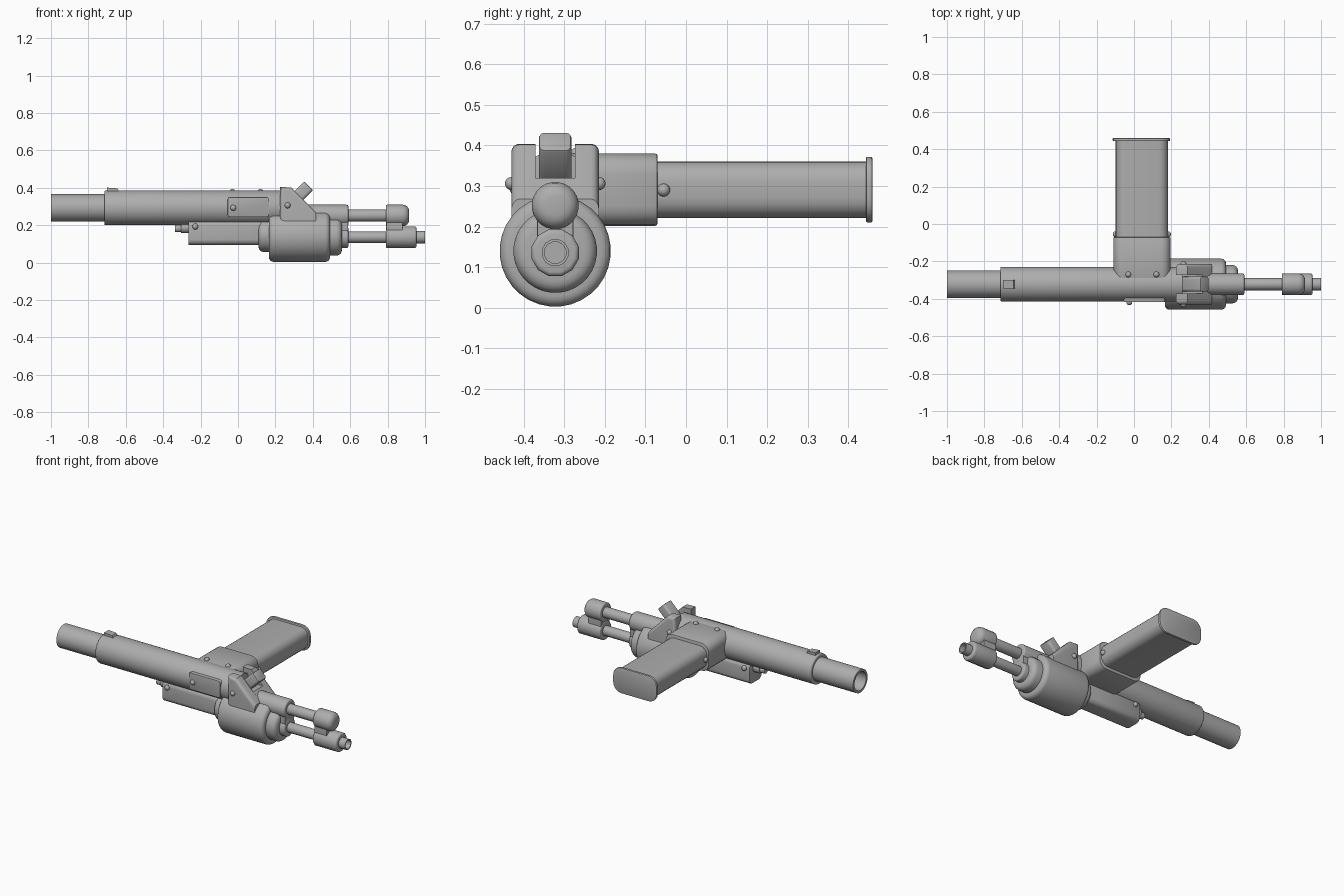
import bpy, bmesh, math
from mathutils import Vector, Matrix

if "Cube" in bpy.data.objects:
    bpy.data.objects.remove(bpy.data.objects["Cube"])

grey = bpy.data.materials.new("gunmetal grey")
grey.use_nodes = True
COLOUR = (0.42, 0.42, 0.42, 1)
grey.diffuse_color = COLOUR
grey.node_tree.nodes["Principled BSDF"].inputs["Base Color"].default_value = COLOUR

AXIS_Y = -0.322


def finish(name, bm, angle=35):
    bmesh.ops.recalc_face_normals(bm, faces=bm.faces)
    mesh = bpy.data.meshes.new(name)
    bm.to_mesh(mesh)
    bm.free()
    mesh.materials.append(grey)
    ob = bpy.data.objects.new(name, mesh)
    bpy.context.collection.objects.link(ob)
    bpy.ops.object.select_all(action="DESELECT")
    ob.select_set(True)
    bpy.context.view_layer.objects.active = ob
    bpy.ops.object.shade_smooth_by_angle(angle=math.radians(angle))
    return ob


def lathe(name, z, profile, sides=32, angle=35):
    """Revolve (x, radius) points about a line along x."""
    bm = bmesh.new()
    rings = []
    for x, r in profile:
        ring = []
        for i in range(sides):
            a = 2 * math.pi * (i + 0.5) / sides
            ring.append(bm.verts.new((x, AXIS_Y + r * math.cos(a), z + r * math.sin(a))))
        rings.append(ring)
    for a, b in zip(rings, rings[1:]):
        for i in range(sides):
            j = (i + 1) % sides
            bm.faces.new((a[i], a[j], b[j], b[i]))
    bm.faces.new(rings[0])
    bm.faces.new(rings[-1])
    return finish(name, bm, angle)


def drum(name, z, x0, x1, r, round0=0.008, round1=0.008, sides=32):
    """Cylinder along x with rounded rims."""
    pts = []
    for k in range(5):
        a = math.pi / 2 * k / 4
        pts.append((x0 + round0 * (1 - math.sin(a)), r - round0 * (1 - math.cos(a))))
    pts.reverse()
    pts = [(x0 + round0 * (1 - math.cos(k * math.pi / 8)),
            r - round0 * (1 - math.sin(k * math.pi / 8))) for k in range(5)]
    pts += [(x1 - round1 * (1 - math.sin(k * math.pi / 8)),
             r - round1 * (1 - math.cos(k * math.pi / 8))) for k in range(5)]
    return lathe(name, z, pts, sides)


def block(name, lo, hi, axis, corner, rim=0.0, turn=0.0):
    """Box whose edges along one axis are rounded, with optional soft rims."""
    lo, hi = Vector(lo), Vector(hi)
    bm = bmesh.new()
    bmesh.ops.create_cube(bm, size=1)
    for v in bm.verts:
        v.co = Vector([c * s for c, s in zip(v.co, hi - lo)])
    edges = [e for e in bm.edges if abs((e.verts[0].co - e.verts[1].co)[axis]) > 1e-4]
    bmesh.ops.bevel(bm, geom=edges, offset=corner, segments=5, profile=0.5, affect="EDGES")
    if rim:
        ends = [e for e in bm.edges if abs((e.verts[0].co - e.verts[1].co)[axis]) < 1e-5]
        bmesh.ops.bevel(bm, geom=ends, offset=rim, segments=2, profile=0.5, affect="EDGES")
    bmesh.ops.rotate(bm, verts=bm.verts, matrix=Matrix.Rotation(turn, 3, "Y"))
    bmesh.ops.translate(bm, verts=bm.verts, vec=(lo + hi) / 2)
    return finish(name, bm)


def prism(name, outline, y0, y1, round_y=None, radius=0.02):
    """Extrude an (x, z) outline from y0 to y1, rounding the upper rim at round_y."""
    bm = bmesh.new()
    face = bm.faces.new([bm.verts.new((x, y0, z)) for x, z in outline])
    out = bmesh.ops.extrude_face_region(bm, geom=[face])["geom"]
    bmesh.ops.translate(bm, verts=[g for g in out if isinstance(g, bmesh.types.BMVert)],
                        vec=(0, y1 - y0, 0))
    if round_y is not None:
        rim = [e for e in bm.edges
               if all(abs(v.co.y - round_y) < 1e-4 for v in e.verts)
               and max(v.co.z for v in e.verts) > 0.35]
        bmesh.ops.bevel(bm, geom=rim, offset=radius, segments=4, profile=0.5, affect="EDGES")
    return finish(name, bm)


def rivet(name, x, y, z, r=0.016):
    bm = bmesh.new()
    bmesh.ops.create_uvsphere(bm, u_segments=14, v_segments=8, radius=r,
                              matrix=Matrix.Translation((x, y, z)))
    finish(name, bm, 60)


# Main tube and hollow rear tube
TUBE_Z = 0.293
drum("receiver_tube", TUBE_Z, -0.715, 0.26, 0.093, 0.007, 0.003, 40)
lathe("rear_tube", TUBE_Z, [(-0.8, 0.058), (-1, 0.058), (-1, 0.073), (-0.7, 0.073)], 36)
prism("sight_ramp", [(-0.7, 0.37), (-0.7, 0.401), (-0.645, 0.397), (-0.63, 0.37)],
      AXIS_Y - 0.022, AXIS_Y + 0.022)

# Side well, long box and end plate
block("side_well", (-0.11, -0.33, 0.202), (0.195, -0.07, 0.38), 1, 0.05, 0.006)
block("side_box", (-0.098, -0.1, 0.221), (0.182, 0.45, 0.36), 1, 0.05)
block("end_plate", (-0.114, 0.443, 0.21), (0.192, 0.459, 0.372), 1, 0.058, 0.004)
for side, x in (("right", -0.098), ("left", 0.182)):
    rivet("box_stud_" + side, x, -0.055, 0.29)
for i, x in enumerate((-0.03, 0.12)):
    rivet("top_rivet_%d" % i, x, -0.27, 0.378)

# Flat cover on the front side
block("side_cover", (-0.055, -0.418, 0.243), (0.167, -0.36, 0.35), 1, 0.014, 0.003)
rivet("cover_rivet", -0.025, -0.418, 0.293)

# Lower body under the tube
block("lower_body", (-0.265, AXIS_Y - 0.062, 0.094), (0.2, AXIS_Y + 0.062, 0.225), 0, 0.03, 0.005)
for y in (-1, 1):
    rivet("lower_rivet", -0.228, AXIS_Y + y * 0.062, 0.193)
drum("rear_collar", 0.187, -0.305, -0.25, 0.03, 0.005, 0.002, 16)
drum("rear_pin", 0.183, -0.338, -0.29, 0.02, 0.004, 0.002, 16)

# Large drum with its stepped shoulders
drum("drum_rear_step", 0.147, 0.11, 0.2, 0.09, 0.025, 0.002)
drum("main_drum", 0.14, 0.165, 0.492, 0.137, 0.026, 0.026)
drum("drum_front_step", 0.14, 0.45, 0.556, 0.103, 0.002, 0.03)

# Sloped bracket with a slot, and the tilted catch inside it
slope = [(0.225, 0.22), (0.225, 0.404), (0.285, 0.402), (0.418, 0.268), (0.418, 0.22)]
floor = [(0.225, 0.22), (0.225, 0.32), (0.367, 0.32), (0.418, 0.268), (0.418, 0.22)]
half, slot = 0.108, 0.049
for s, name in ((-1, "front"), (1, "rear")):
    prism("bracket_arm_" + name, slope, AXIS_Y + s * slot, AXIS_Y + s * half, AXIS_Y + s * half)
    rivet("bracket_rivet_" + name, 0.265, AXIS_Y + s * half, 0.306)
prism("bracket_floor", floor, AXIS_Y - slot, AXIS_Y + slot)
block("tilted_catch", (0.25, AXIS_Y - 0.04, 0.325), (0.4, AXIS_Y + 0.04, 0.39), 0, 0.015, 0.006,
      math.radians(-45))

# Twin rods, their rear yoke and front yoke
UPPER, LOWER = 0.252, 0.136
drum("upper_housing", UPPER, 0.26, 0.59, 0.058, 0.004, 0.01, 24)
drum("lower_collar", LOWER, 0.5, 0.59, 0.058, 0.004, 0.01, 24)
block("rear_yoke", (0.5, AXIS_Y - 0.045, LOWER), (0.588, AXIS_Y + 0.045, UPPER), 0, 0.004)
drum("upper_rod", UPPER, 0.57, 0.81, 0.033, 0.001, 0.001, 20)
drum("lower_rod", LOWER, 0.57, 0.81, 0.031, 0.001, 0.001, 20)
drum("upper_knob", UPPER, 0.79, 0.915, 0.058, 0.007, 0.034, 24)
block("front_yoke", (0.793, AXIS_Y - 0.044, LOWER), (0.88, AXIS_Y + 0.044, UPPER), 0, 0.004)
drum("lower_knob", LOWER, 0.79, 0.955, 0.06, 0.007, 0.012, 12)
lathe("hollow_tip", LOWER, [(0.94, 0.034), (1.0, 0.034), (1.0, 0.027), (0.965, 0.027)], 12)
